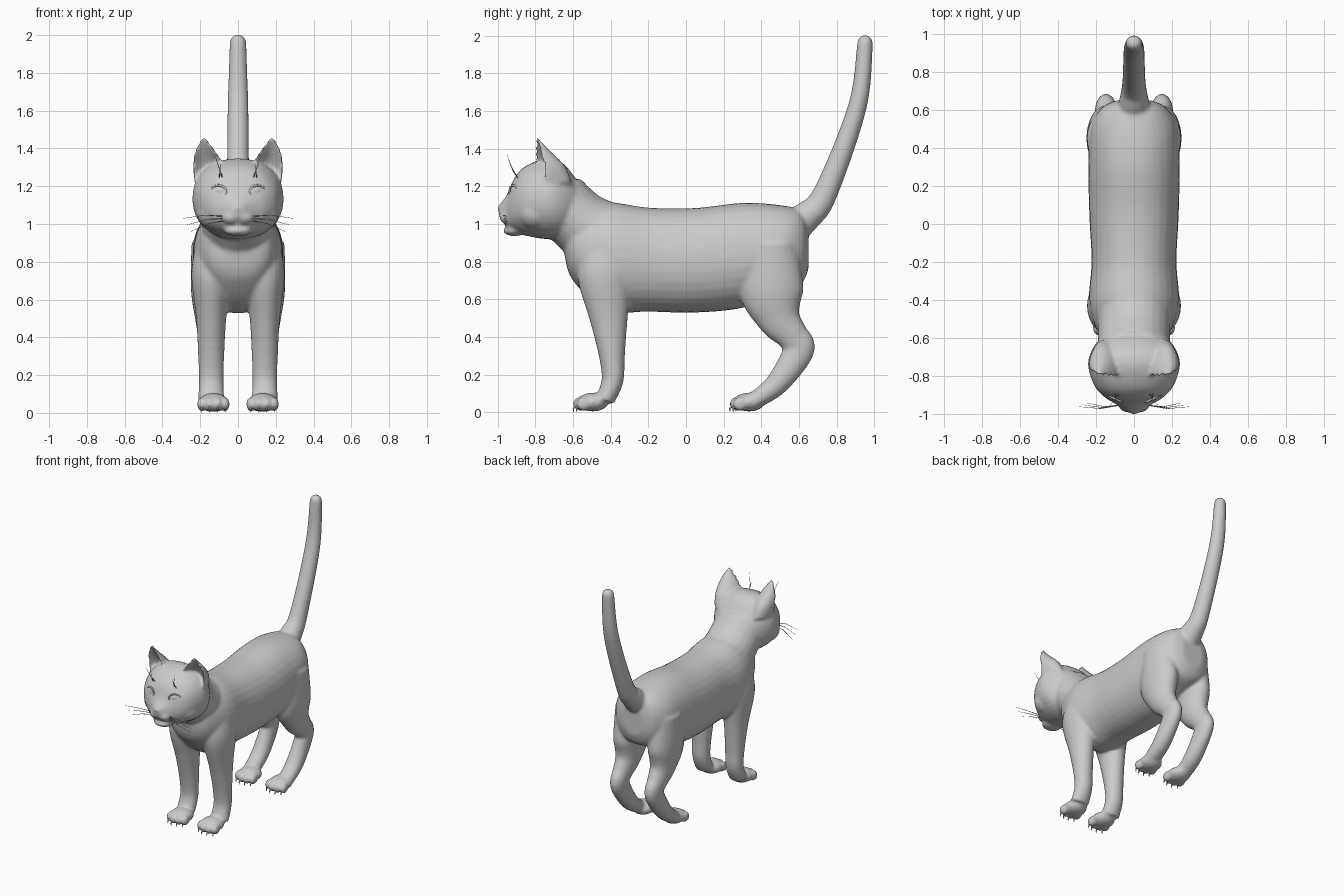
import bpy, bmesh, math
from mathutils import Vector, Matrix

if "Cube" in bpy.data.objects:
    bpy.data.objects.remove(bpy.data.objects["Cube"])

fur = bpy.data.materials.new("plain_grey")
fur.diffuse_color = (0.6, 0.6, 0.6, 1)
fur.use_nodes = True
fur.node_tree.nodes["Principled BSDF"].inputs["Base Color"].default_value = fur.diffuse_color


def finish(name, bm):
    bmesh.ops.recalc_face_normals(bm, faces=bm.faces)
    me = bpy.data.meshes.new(name)
    bm.to_mesh(me)
    bm.free()
    me.materials.append(fur)
    for p in me.polygons:
        p.use_smooth = True
    ob = bpy.data.objects.new(name, me)
    bpy.context.collection.objects.link(ob)
    return ob


def spline(rows, steps=6):
    """Catmull-Rom through rows of numbers."""
    v = [Vector(r) for r in rows]
    out = []
    for i in range(len(v) - 1):
        a, b, c, d = v[max(i - 1, 0)], v[i], v[i + 1], v[min(i + 2, len(v) - 1)]
        for k in range(steps):
            t = k / steps
            out.append(0.5 * (2 * b + (c - a) * t + (2 * a - 5 * b + 4 * c - d) * t * t
                              + (3 * b - a - 3 * c + d) * t ** 3))
    return out + [v[-1]]


def circle(n):
    return [(math.cos(math.tau * i / n), math.sin(math.tau * i / n)) for i in range(n)]


def skin(name, rings, closed=False):
    bm = bmesh.new()
    loops = [[bm.verts.new(p) for p in r] for r in rings]
    n = len(loops[0])
    for a, b in zip(loops, loops[1:] + loops[:1] if closed else loops[1:]):
        for i in range(n):
            bm.faces.new((a[i], a[(i + 1) % n], b[(i + 1) % n], b[i]))
    if not closed:
        bm.faces.new(loops[0])
        bm.faces.new(loops[-1])
    return finish(name, bm)


def along(name, rows):
    """Loft along y: rows of (y, top, bottom, half width), slightly squared."""
    def sq(v):
        return math.copysign(abs(v) ** 0.92, v)
    return skin(name, [[(w * sq(c), y, (top + bot) / 2 + (top - bot) / 2 * sq(s))
                        for c, s in circle(32)] for y, top, bot, w in spline(rows)])


def limb(name, rows, x=0, n=24):
    """Tube in a side plane: rows of (y, z, half width, half depth)."""
    pts = spline(rows)
    rings = []
    for i, (y, z, w, d) in enumerate(pts):
        q, r = pts[max(i - 1, 0)], pts[min(i + 1, len(pts) - 1)]
        nrm = Vector((0, q[1] - r[1], r[0] - q[0])).normalized()
        rings.append([Vector((x + w * c, y, z)) + nrm * d * s for c, s in circle(n)])
    return skin(name, rings)


def ball(name, loc, size, turn=0):
    bm = bmesh.new()
    bmesh.ops.create_uvsphere(bm, u_segments=20, v_segments=12, radius=1,
                              matrix=Matrix.Translation(loc) @ Matrix.Rotation(turn, 4, 'Z')
                              @ Matrix.Diagonal((*size, 1)))
    return finish(name, bm)


def ear(side):
    """Loft upward, narrowing to the tip, with a hollow front."""
    rings = []
    for x, z, w, d in spline([(.15, 1.22, .08, .17), (.157, 1.31, .083, .14),
                              (.175, 1.40, .048, .06), (.178, 1.46, .007, .014)]):
        arc = [(math.cos(math.pi * i / 12), d * math.sin(math.pi * i / 12)) for i in range(13)]
        arc += [(i / 6, 0.5 * d * (1 - i * i / 36)) for i in range(-5, 6)]
        front = -.80 + .025 * (1.46 - z) / .24
        rings.append([(side * (x + w * u), front + v + 0.25 * w * u, z) for u, v in arc])
    return skin("ear", rings)


parts = []

# Torso
parts.append(along("torso", [(-.645, .95, .84, .06), (-.60, 1.07, .70, .17),
                             (-.42, 1.115, .54, .235), (-.2, 1.087, .535, .223),
                             (.05, 1.085, .53, .235), (.3, 1.112, .555, .24),
                             (.5, 1.1, .63, .23), (.61, 1.07, .68, .17),
                             (.65, .98, .76, .09)]))

# Neck and head
parts.append(limb("neck", [(-.36, .87, .2, .23), (-.55, 1.0, .19, .175), (-.68, 1.12, .19, .17)]))
parts.append(along("head", [(-.57, 1.22, 1.02, .15), (-.65, 1.32, .93, .215),
                            (-.74, 1.347, .92, .242), (-.85, 1.308, .938, .208),
                            (-.91, 1.245, .96, .155), (-.95, 1.155, .985, .09),
                            (-.992, 1.10, 1.04, .03)]))
parts.append(ball("chin", (0, -.91, .965), (.075, .06, .03)))
parts.append(ball("nose", (0, -.985, 1.083), (.024, .016, .016)))

# Tail
parts.append(limb("tail", [(.5, .93, .11, .1), (.64, 1.04, .08, .08), (.74, 1.165, .062, .065),
                           (.91, 1.625, .055, .05), (.95, 1.96, .044, .042)]))
parts.append(ball("tail_tip", (0, .95, 1.96), (.044, .041, .044)))

TOES = (-.062, -.022, .022, .062)
PAWS = (-.495, .335)
for s in (1, -1):
    parts.append(ear(s))
    parts.append(ball("muzzle_pad", (s * .035, -.945, 1.035), (.05, .045, .038)))
    parts.append(ball("cheek", (s * .12, -.80, 1.06), (.10, .10, .09)))
    parts.append(limb("front_leg", [(-.42, .86, .09, .13), (-.43, .72, .105, .145),
                                    (-.41, .5, .08, .102), (-.393, .3, .069, .069),
                                    (-.39, .17, .066, .058), (-.43, .065, .07, .05)], s * .142))
    parts.append(limb("hind_leg", [(.45, .9, .10, .14), (.455, .65, .102, .17),
                                   (.495, .5, .08, .118), (.565, .405, .064, .085),
                                   (.598, .33, .056, .083), (.485, .155, .062, .062),
                                   (.36, .06, .06, .045)], s * .147))
    # Paws with four toes
    for y in PAWS:
        parts.append(ball("paw", (s * .13, y, .055), (.082, .085, .05)))
        for dx in TOES:
            parts.append(ball("toe", (s * .13 + dx, y - .068 + 5 * dx * dx, .046),
                              (.025, .04, .038)))

# Merge into one smooth skin
bpy.ops.object.select_all(action='DESELECT')
for p in parts:
    p.select_set(True)
bpy.context.view_layer.objects.active = parts[0]
bpy.ops.object.join()
body = bpy.context.view_layer.objects.active
body.name = "body"
merge = body.modifiers.new("merge", 'REMESH')
merge.mode = 'VOXEL'
merge.voxel_size = 0.0105
merge.use_smooth_shade = True
soften = body.modifiers.new("soften", 'SMOOTH')
soften.factor = 0.5
soften.iterations = 7


def hair(name, a, b, c, r=.0025):
    """Thin bent strand through three points."""
    rings = []
    for p, k in zip((a, b, c), (1, .8, .3)):
        n1 = (c - a).cross(Vector((0, 1, .3))).normalized()
        n2 = (c - a).cross(n1).normalized()
        rings.append([p + (n1 * u + n2 * v) * r * k for u, v in circle(5)])
    skin(name, rings)


for s, side in ((1, "left"), (-1, "right")):
    # Eye with a thin lid
    spot = (s * .098, -.906, 1.172)
    ball("eye_" + side, spot, (.042, .022, .031), s * .45)
    m = Matrix.Translation(spot) @ Matrix.Rotation(s * .45, 4, 'Z')
    skin("eyelid_" + side,
         [[m @ Vector(((.044 + .006 * u) * c, -.012 + .006 * v, (.033 + .006 * u) * h))
           for u, v in circle(6)] for c, h in circle(24)], closed=True)
    # Whiskers fanning outward, brow hairs rising
    for i in range(3):
        a = Vector((s * .06, -.95, 1.04 - .01 * i))
        c = Vector((s * (.29 - .02 * i), -.96 + .01 * i, 1.03 - .035 * i))
        hair("whisker_" + side, a, (a + c) / 2 + Vector((0, -.015, .012)), c)
    for i in range(2):
        a = Vector((s * (.08 + .02 * i), -.89, 1.24))
        c = Vector((s * (.125 - .035 * i), -.95 + .02 * i, 1.37 - .05 * i))
        hair("brow_hair_" + side, a, (a + c) / 2 + Vector((0, -.008, 0)), c)
    # Claws
    for y in PAWS:
        for dx in TOES:
            ty = y - .1 + 5 * dx * dx
            limb("claw_" + side, [(ty + .01, .035, .006, .006), (ty - .004, .022, .005, .005),
                                  (ty - .004, .003, .001, .001)], s * .13 + dx, 6)
